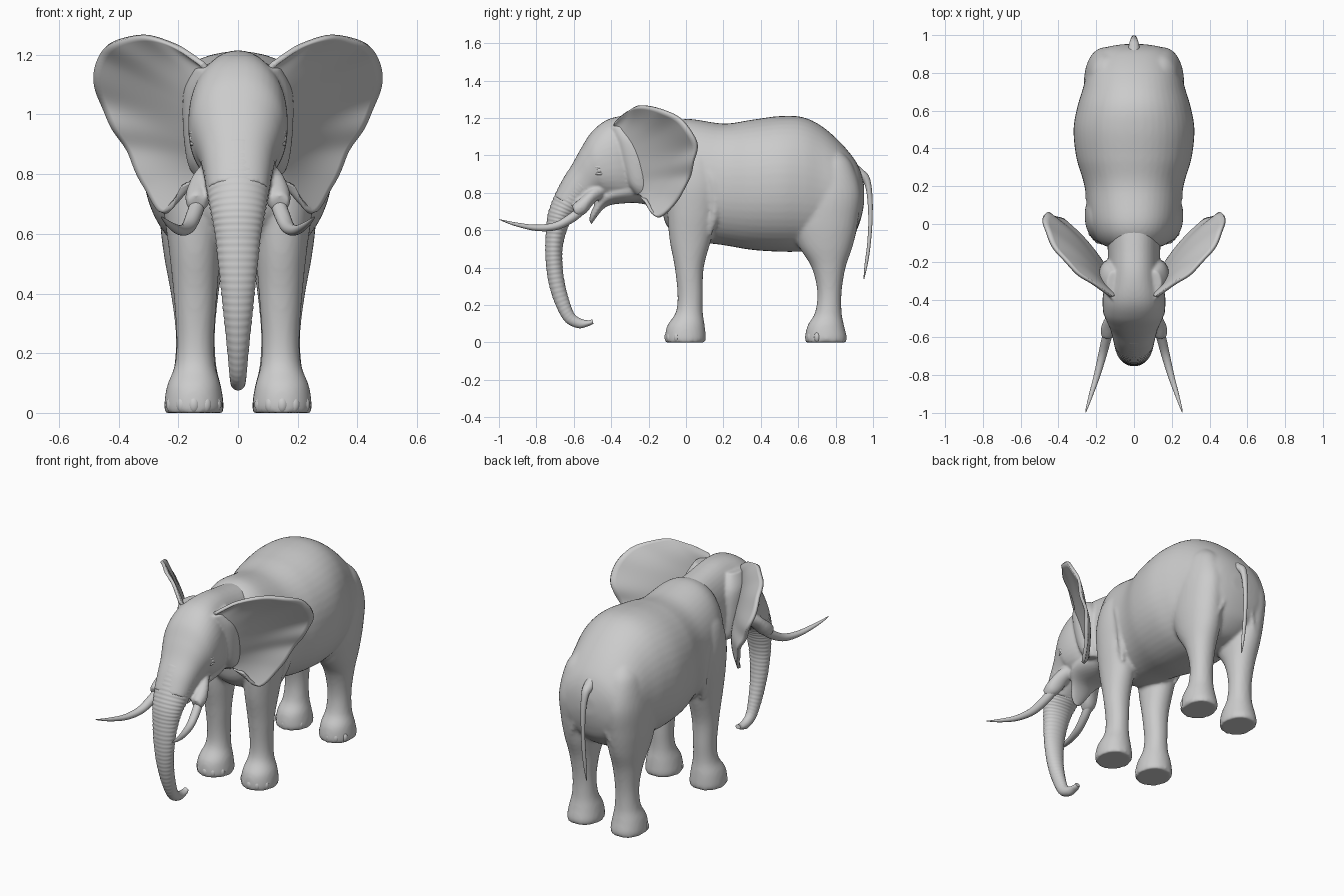
import bpy, bmesh
from math import sin, cos, pi, copysign
from mathutils import Vector, Matrix


def curve(points, steps):
    """Catmull-Rom resampling of a list of equal-length tuples."""
    out, n = [], len(points)
    for i in range(n - 1):
        p = [points[max(0, min(n - 1, i + k))] for k in (-1, 0, 1, 2)]
        for s in range(steps):
            t = s / steps
            out.append([0.5 * (2 * b + (c - a) * t + (2 * a - 5 * b + 4 * c - d) * t * t
                               + (3 * b - a - 3 * c + d) * t ** 3) for a, b, c, d in zip(*p)])
    return out + [list(points[-1])]


def loft(bm, sections, steps=6, sides=(1, -1), n=32, power=1.0, ripple=None):
    """Skin elliptical rings; section = x, front y, front z, back y, back z, half-width."""
    for side in sides:
        rings = []
        for i, (x, y1, z1, y2, z2, w) in enumerate(curve(sections, steps)):
            c = Vector((x, (y1 + y2) / 2, (z1 + z2) / 2))
            u = Vector((0, (y1 - y2) / 2, (z1 - z2) / 2))
            k = ripple(i / steps) if ripple else 1
            ring = []
            for j in range(n):
                a = 2 * pi * j / n
                ca, sa = (copysign(abs(v) ** power, v) for v in (cos(a), sin(a)))
                p = c + (u * ca + Vector((w * sa, 0, 0))) * k
                ring.append(bm.verts.new((p.x * side, p.y, p.z)))
            rings.append(ring)
        for a, b in zip(rings, rings[1:]):
            for j in range(n):
                bm.faces.new((a[j], a[(j + 1) % n], b[(j + 1) % n], b[j]))
        bm.faces.new(rings[0])
        bm.faces.new(rings[-1])


def finish(name, bm, voxel=0, smooth=5):
    """Turn the bmesh into an object; voxel > 0 fuses overlapping pieces into one skin."""
    bmesh.ops.recalc_face_normals(bm, faces=bm.faces)
    me = bpy.data.meshes.new(name)
    bm.to_mesh(me)
    bm.free()
    for f in me.polygons:
        f.use_smooth = len(f.vertices) < 5
    ob = bpy.data.objects.new(name, me)
    bpy.context.collection.objects.link(ob)
    if voxel:
        m = ob.modifiers.new("fuse", 'REMESH')
        m.mode, m.voxel_size, m.use_smooth_shade = 'VOXEL', voxel, True
        m = ob.modifiers.new("soften", 'SMOOTH')
        m.iterations, m.factor = smooth, .5
    return ob


def part(name, sections, **kw):
    bm = bmesh.new()
    loft(bm, sections, **kw)
    return finish(name, bm)


# Torso: y, top z, bottom z, half-width
torso = [(-.13, 1.08, .72, .10), (-.10, 1.15, .62, .18), (0, 1.195, .55, .235),
         (.2, 1.17, .52, .262), (.35, 1.19, .495, .305), (.5, 1.21, .485, .32),
         (.62, 1.205, .485, .30), (.72, 1.16, .49, .27), (.82, 1.075, .51, .245),
         (.90, .98, .58, .205), (.935, .91, .66, .15), (.952, .84, .74, .06)]
# Legs: z, front y, back y, centre x, half-width
front_leg = [(0, -.108, .104, .148, .097), (.03, -.112, .106, .148, .099),
             (.09, -.10, .10, .148, .090), (.16, -.055, .09, .144, .068),
             (.25, -.045, .09, .143, .063), (.4, -.06, .095, .143, .073),
             (.55, -.088, .135, .145, .087), (.7, -.10, .17, .15, .102),
             (.85, -.10, .19, .155, .106), (.98, -.07, .16, .15, .09), (1.06, -.02, .11, .14, .05)]
rear_leg = [(0, .64, .858, .145, .095), (.03, .637, .86, .145, .097),
            (.09, .65, .845, .145, .088), (.16, .69, .832, .143, .07),
            (.27, .702, .832, .143, .066), (.4, .672, .853, .145, .08),
            (.52, .60, .893, .147, .10), (.65, .56, .92, .15, .112),
            (.8, .57, .935, .15, .112), (.95, .64, .89, .14, .09), (1.02, .7, .83, .13, .05)]
shoulder_fold = [(.232, .09, .94, .10, .95, .008), (.243, .125, .86, .16, .88, .016),
                 (.237, .14, .77, .18, .78, .018), (.222, .13, .67, .17, .67, .016),
                 (.195, .11, .58, .14, .57, .008)]
rump_fold = [(.03, .92, .90, .94, .88, .008), (.07, .915, .82, .945, .80, .014),
             (.09, .905, .72, .937, .70, .014), (.12, .88, .62, .917, .60, .012),
             (.15, .86, .54, .89, .52, .008)]

# Body skin: torso, legs and loose folds fused, then smoothed
bm = bmesh.new()
loft(bm, [(0, y, t, y, b, w) for y, t, b, w in torso], sides=(1,), n=48, power=.93)
for leg in (front_leg, rear_leg):
    loft(bm, [(x, y1, z, y2, z, w) for z, y1, y2, x, w in leg], power=.95)
loft(bm, shoulder_fold)
loft(bm, rump_fold)
finish("body_and_legs", bm, .0105)

# Head sweep from the neck over the brow and down the trunk
head = [(.05, 1.17, .04, .72, .15), (-.12, 1.195, -.10, .70, .14), (-.28, 1.215, -.23, .74, .14),
        (-.41, 1.195, -.35, .75, .165), (-.50, 1.13, -.42, .765, .163),
        (-.56, 1.04, -.445, .785, .147), (-.61, .95, -.47, .77, .128),
        (-.66, .87, -.51, .74, .115), (-.705, .78, -.56, .70, .104),
        (-.737, .69, -.61, .655, .091), (-.748, .6, -.64, .59, .077),
        (-.752, .5, -.66, .5, .066), (-.747, .4, -.66, .41, .056),
        (-.73, .3, -.648, .315, .046), (-.695, .195, -.625, .225, .036),
        (-.645, .11, -.598, .155, .029), (-.575, .076, -.562, .127, .025),
        (-.52, .088, -.522, .118, .022), (-.495, .1, -.5, .124, .016)]
head = [(0, *s) for s in head]

# Head skin: skull, jaw, tusk sockets and ear roots fused
bm = bmesh.new()
loft(bm, head[:9], sides=(1,), n=40, power=.88)
loft(bm, [(0, -.20, .90, -.20, .755, .09), (0, -.32, .88, -.31, .745, .125),
          (0, -.42, .84, -.40, .735, .12), (0, -.475, .76, -.445, .71, .08),
          (0, -.51, .69, -.485, .66, .048), (0, -.517, .65, -.505, .63, .022)], sides=(1,))
loft(bm, [(.085, -.44, .85, -.43, .79, .03), (.108, -.50, .825, -.49, .745, .044),
          (.13, -.56, .775, -.535, .69, .045), (.138, -.60, .742, -.58, .672, .036),
          (.14, -.609, .73, -.594, .685, .028)], n=24)
loft(bm, [(.11, -.40, 1.155, -.25, 1.165, .035), (.13, -.37, 1.08, -.20, 1.08, .052),
          (.135, -.34, .96, -.19, .96, .050), (.125, -.31, .85, -.19, .83, .045),
          (.11, -.27, .79, -.20, .78, .03)], n=24)
finish("head", bm, .008)

# Trunk, continuing the head sweep with wrinkle ridges
part("trunk", head[6:], sides=(1,), steps=16, n=36,
     ripple=lambda t: .985 if t < .5 else
     1.003 + .018 * sin(8 * pi * t) * max(0, min(1, (t - .5) / 2, (10 - t) / 2)))

# Tusks
part("tusks", [(.13, -.56, .74, -.54, .69, .026), (.147, -.62, .69, -.605, .64, .026),
               (.168, -.70, .643, -.695, .6, .023), (.195, -.80, .629, -.80, .596, .018),
               (.226, -.90, .64, -.90, .618, .012), (.248, -.97, .653, -.97, .643, .006),
               (.256, -.998, .659, -.998, .656, .002)], n=20)

# Tail
part("tail", [(0, .89, .97, .87, .90, .03), (0, .945, .925, .92, .875, .03),
              (0, .982, .88, .952, .85, .022), (0, .997, .78, .968, .78, .016),
              (0, .997, .65, .975, .65, .012), (0, .987, .52, .968, .52, .012),
              (0, .972, .42, .955, .42, .009), (0, .953, .34, .949, .34, .003)], sides=(1,), n=16)

# Ears: a sheet stretched from the hinge line to the rim
rim = [(.12, -.385, 1.17), (.21, -.32, 1.23), (.31, -.25, 1.262), (.41, -.14, 1.245),
       (.468, -.03, 1.19), (.472, .05, 1.08), (.425, .04, .97), (.365, .01, .87),
       (.315, -.05, .76), (.25, -.15, .67), (.19, -.215, .76)]
hinge = [(.10, -.38, 1.15), (.135, -.34, 1.08), (.145, -.29, .96), (.14, -.255, .85), (.13, -.25, .79)]
outer, inner = curve(rim, 8), curve(hinge, 20)
bm = bmesh.new()
rows = []
for i, (o, h) in enumerate(zip(outer, inner)):
    row = []
    for k in range(15):
        v = k / 14
        p = Vector(h).lerp(Vector(o), v)
        p += Vector((-.01, .025, 0)) * sin(pi * v) * sin(pi * i / 80)
        p += Vector((.003, -.003, 0)) * sin(i * .55) * v ** 3 * sin(pi * i / 80)
        row.append(bm.verts.new(p))
    rows.append(row)
for a, b in zip(rows, rows[1:]):
    for k in range(14):
        bm.faces.new((a[k], a[k + 1], b[k + 1], b[k]))
ears = finish("ears", bm)
m = ears.modifiers.new("thickness", 'SOLIDIFY')
m.thickness, m.offset = .018, 0
ears.modifiers.new("both_sides", 'MIRROR')


def ellipsoids(name, items):
    """Stretched spheres (centre, radii), mirrored across x."""
    bm = bmesh.new()
    for c, r in items:
        for s in (1, -1):
            bmesh.ops.create_uvsphere(bm, u_segments=16, v_segments=10, radius=1,
                                      matrix=Matrix.Translation((c[0] * s, c[1], c[2]))
                                      @ Matrix.Diagonal((*r, 1)))
    return finish(name, bm)


# Eyes with heavy lids
ellipsoids("eyes", [((.145, -.462, .92), (.019, .018, .017))])
ellipsoids("eyelids", [((.142, -.462, .939), (.021, .034, .012)),
                       ((.142, -.458, .902), (.020, .030, .010))])

# Toenails around the front of every foot
nails = []
for cy in (-.003, .749):
    for a in (-150, -118, -90, -62, -30):
        t = a * pi / 180
        nails.append(((.148 + .084 * cos(t), cy + .095 * sin(t), .028), (.020, .017, .028)))
ellipsoids("toenails", nails)
